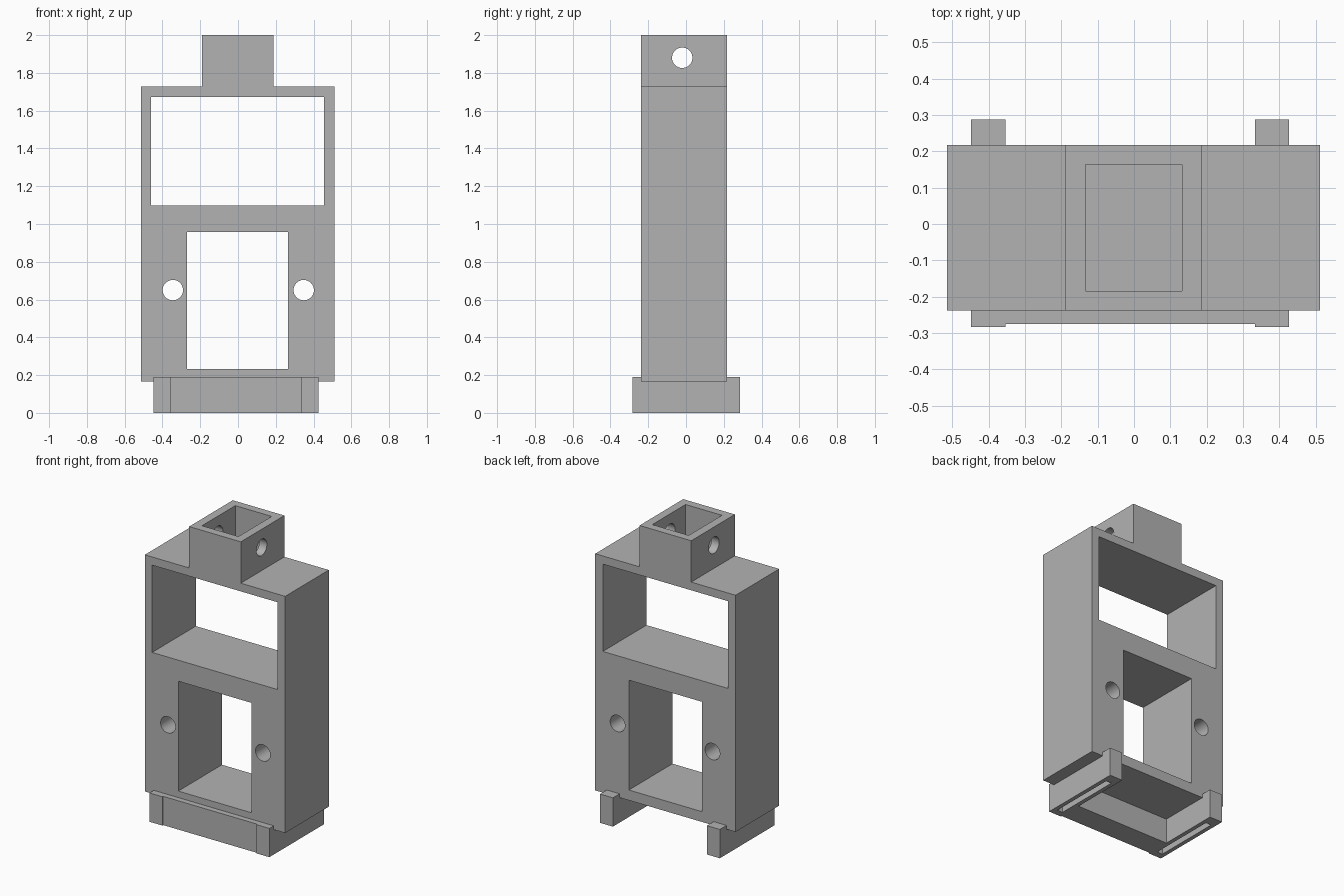
import bpy
import math

# Remove the default object
cube = bpy.data.objects.get("Cube")
if cube:
    bpy.data.objects.remove(cube, do_unlink=True)

# Single plain grey
GREY = (0.45, 0.45, 0.45, 1.0)
grey = bpy.data.materials.new("plain_grey")
grey.use_nodes = True
grey.diffuse_color = GREY
grey.node_tree.nodes["Principled BSDF"].inputs["Base Color"].default_value = GREY


def box(name, x, y, z):
    """Box from (min, max) ranges on each axis."""
    bpy.ops.mesh.primitive_cube_add(size=1, location=[sum(r) / 2 for r in (x, y, z)])
    ob = bpy.context.object
    ob.name = name
    ob.scale = [r[1] - r[0] for r in (x, y, z)]
    bpy.ops.object.transform_apply(location=False, rotation=False, scale=True)
    ob.data.materials.append(grey)
    return ob


def rod(name, location, rotation, radius=0.054, depth=3):
    bpy.ops.mesh.primitive_cylinder_add(vertices=40, radius=radius, depth=depth,
                                        location=location, rotation=rotation)
    ob = bpy.context.object
    ob.name = name
    ob.data.materials.append(grey)
    return ob


def cut(target, cutters):
    """Subtract each cutter from the target, then discard it."""
    for cutter in cutters:
        cutter.hide_render = True
        mod = target.modifiers.new("cut", 'BOOLEAN')
        mod.operation = 'DIFFERENCE'
        mod.solver = 'EXACT'
        mod.object = cutter
        bpy.context.view_layer.objects.active = target
        bpy.ops.object.modifier_apply(modifier=mod.name)
        bpy.data.objects.remove(cutter, do_unlink=True)


def smooth_holes(ob):
    bpy.ops.object.select_all(action='DESELECT')
    ob.select_set(True)
    bpy.context.view_layer.objects.active = ob
    bpy.ops.object.shade_smooth_by_angle(angle=math.radians(30))


DEPTH = (-0.238, 0.217)
THROUGH = (-1, 1)
FOOT_TOP = 0.19
BODY_BASE, BODY_TOP = 0.165, 1.727

# Main frame with two windows and two screw holes
frame = box("main_frame", (-0.514, 0.511), DEPTH, (BODY_BASE, BODY_TOP))
cut(frame, [
    box("upper_window_cutter", (-0.46, 0.455), THROUGH, (1.097, 1.673)),
    box("lower_window_cutter", (-0.269, 0.265), THROUGH, (0.233, 0.958)),
    rod("right_screw_cutter", (-0.345, 0, 0.65), (math.pi / 2, 0, 0)),
    rod("left_screw_cutter", (0.348, 0, 0.65), (math.pi / 2, 0, 0)),
])
smooth_holes(frame)

# Hollow square socket with a cross pin hole
socket = box("top_socket", (-0.19, 0.187), DEPTH, (BODY_TOP, 2))
cut(socket, [
    box("socket_cutter", (-0.134, 0.132), (-0.184, 0.163), (1.5, 2.5)),
    rod("pin_cutter", (0, -0.02, 1.88), (0, math.pi / 2, 0)),
])
smooth_holes(socket)

# Feet running front to back, slotted underneath
for name, x in (("right_foot", -0.401), ("left_foot", 0.38)):
    foot = box(name, (x - 0.047, x + 0.047), (-0.283, 0.287), (0, FOOT_TOP))
    cut(foot, [box("slot_cutter", (x - 0.02, x + 0.02), DEPTH, (-0.1, BODY_BASE - 0.002))])

# Front plate between the feet: a thick base block and the lip above it
box("front_plate", (-0.354, 0.333), (-0.275, -0.12), (0, BODY_BASE))
box("front_lip", (-0.354, 0.333), (-0.275, DEPTH[0]), (BODY_BASE, FOOT_TOP))
